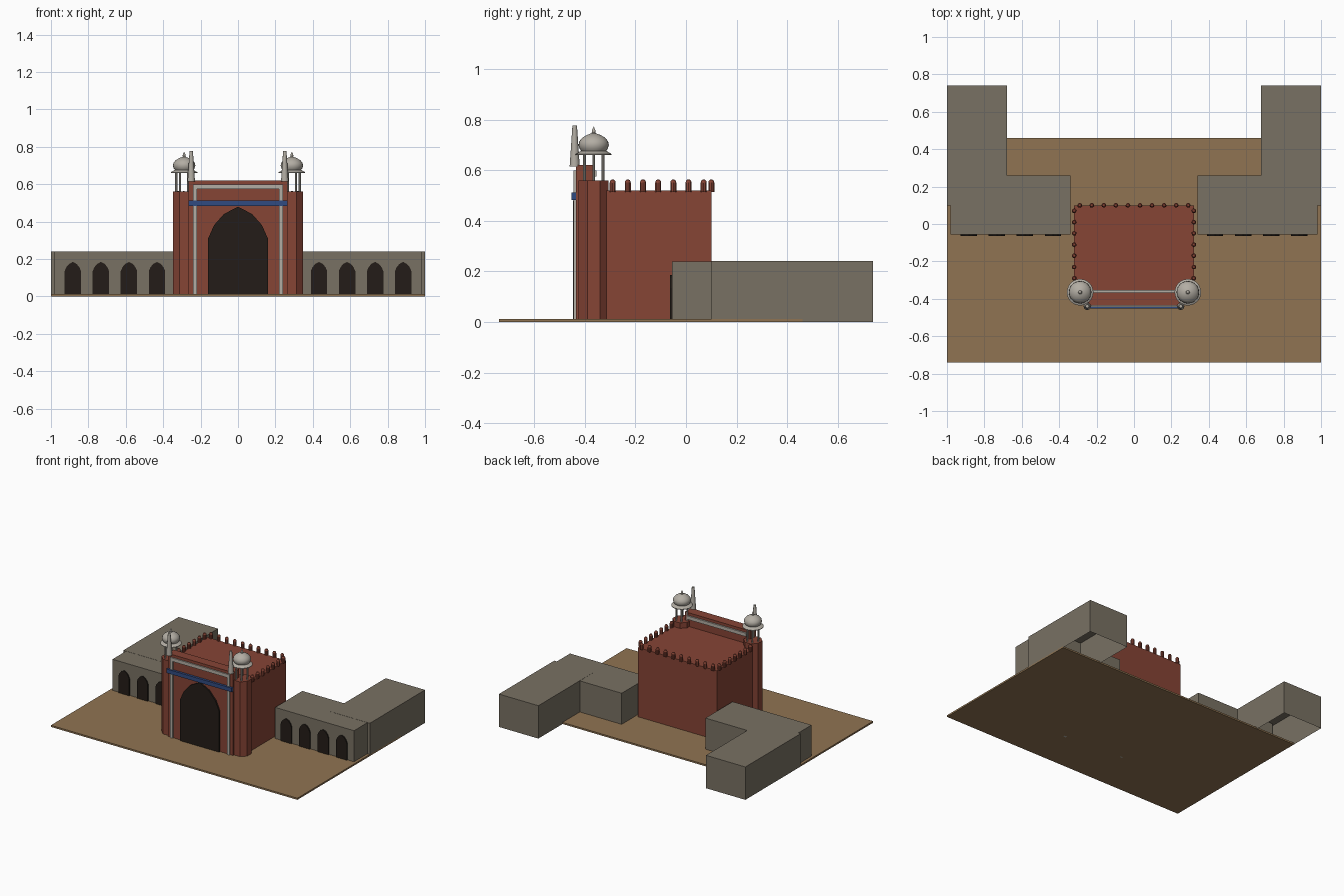
import bpy, bmesh, math

if "Cube" in bpy.data.objects:
    bpy.data.objects.remove(bpy.data.objects["Cube"])

def material(name, rgb):
    m = bpy.data.materials.new(name)
    m.diffuse_color = (*rgb, 1)
    m.use_nodes = True
    m.node_tree.nodes["Principled BSDF"].inputs["Base Color"].default_value = m.diffuse_color
    return m

RED = material("red_sandstone", (0.24, 0.058, 0.036))
SAND = material("sand", (0.28, 0.175, 0.085))
STONE = material("grey_stone", (0.19, 0.165, 0.125))
MARBLE = material("marble", (0.45, 0.42, 0.37))
BLUE = material("blue_tile", (0.03, 0.07, 0.22))
DARK = material("dark_recess", (0.017, 0.012, 0.009))

def finish(name, bm, mat, smooth=False):
    bmesh.ops.recalc_face_normals(bm, faces=bm.faces)
    me = bpy.data.meshes.new(name)
    bm.to_mesh(me)
    bm.free()
    me.materials.append(mat)
    ob = bpy.data.objects.new(name, me)
    bpy.context.collection.objects.link(ob)
    if smooth:
        bpy.context.view_layer.objects.active = ob
        bpy.ops.object.select_all(action='DESELECT')
        ob.select_set(True)
        bpy.ops.object.shade_smooth_by_angle(angle=math.radians(35))
    return ob

def prism(name, outline, to3d, depth, mat, open_base=False):
    """Extrude a 2D outline by a vector; optionally leave the first cap open."""
    bm = bmesh.new()
    base = bm.faces.new([bm.verts.new(to3d(u, v)) for u, v in outline])
    r = bmesh.ops.extrude_face_region(bm, geom=[base], use_keep_orig=True)
    bmesh.ops.translate(bm, vec=depth, verts=[g for g in r["geom"] if isinstance(g, bmesh.types.BMVert)])
    if open_base:
        bmesh.ops.delete(bm, geom=[base], context='FACES_ONLY')
    return finish(name, bm, mat)

def box(name, x, y, z, mat, open_base=False):
    pts = [(x[0], y[0]), (x[1], y[0]), (x[1], y[1]), (x[0], y[1])]
    return prism(name, pts, lambda u, v: (u, v, z[0]), (0, 0, z[1] - z[0]), mat, open_base)

def pointed_arch(name, cx, half, z0, spring, apex, y, mat):
    rise = apex - spring
    right = [(half, z0), (half, spring), (half * 0.8, spring + rise * 0.42), (half * 0.47, spring + rise * 0.77)]
    pts = right + [(0, apex)] + [(-u, v) for u, v in reversed(right)]
    return prism(name, pts, lambda u, v: (cx + u, y[0], v), (0, y[1] - y[0], 0), mat)

def lathe(name, profile, centre, mat, n=24):
    """Spin an (r, z) profile around a vertical axis."""
    bm = bmesh.new()
    vs = [bm.verts.new((r, 0, z)) for r, z in profile]
    es = [bm.edges.new(p) for p in zip(vs, vs[1:])]
    bmesh.ops.spin(bm, geom=vs + es, cent=(0, 0, 0), axis=(0, 0, 1), angle=math.tau, steps=n)
    bmesh.ops.remove_doubles(bm, verts=bm.verts, dist=1e-5)
    bmesh.ops.translate(bm, vec=(centre[0], centre[1], 0), verts=bm.verts)
    return finish(name, bm, mat, True)

# ground and main gatehouse
box("ground", (-1, 1), (-0.74, 0.46), (0, 0.012), SAND)
box("gate_block", (-0.32, 0.32), (-0.37, 0.10), (0, 0.52), RED, True)

# tall front portal with arch, marble frame and tile band
box("portal", (-0.265, 0.265), (-0.435, -0.365), (0, 0.62), RED)
pointed_arch("portal_arch", 0, 0.16, 0.005, 0.31, 0.48, (-0.446, -0.43), DARK)
box("frame_top", (-0.24, 0.24), (-0.444, -0.354), (0.575, 0.60), MARBLE)
box("tile_band", (-0.265, 0.265), (-0.452, -0.43), (0.483, 0.512), BLUE)

# rounded merlons on the roof edge
merlon = [(0.0125, 0.515), (0.0125, 0.55), (0.011, 0.557), (0.007, 0.562), (0, 0.564)]
for i in range(10):
    lathe("merlon_back", merlon, (-0.29 + i * 0.0644, 0.10), RED, 10)

for s in (-1, 1):
    for i in range(7):
        lathe("merlon_side", merlon, (s * 0.32, -0.29 + i * 0.06), RED, 10)

    # marble jamb and tapering pinnacle
    box("frame_jamb", sorted((s * 0.24, s * 0.22)), (-0.444, -0.40), (0, 0.60), MARBLE)
    lathe("pinnacle", [(0, 0.615), (0.02, 0.615), (0.009, 0.777), (0, 0.777)], (s * 0.25, -0.44), MARBLE, 12)

    # octagonal corner tower
    cx, cy = s * 0.288, -0.365
    octagon = [(cx + 0.064 * math.cos(a), cy + 0.064 * math.sin(a))
               for a in (math.pi / 8 + k * math.pi / 4 for k in range(8))]
    prism("corner_tower", octagon, lambda u, v: (u, v, 0), (0, 0, 0.56), RED, True)

    # domed pavilion on the tower
    for k in range(6):
        a = math.tau * k / 6
        lathe("pavilion_column", [(0, 0.555), (0.0055, 0.555), (0.0055, 0.665), (0, 0.665)],
              (cx + 0.042 * math.cos(a), cy + 0.042 * math.sin(a)), MARBLE, 8)
    lathe("pavilion_eave", [(0, 0.66), (0.071, 0.66), (0.071, 0.664), (0.05, 0.677), (0, 0.677)], (cx, cy), MARBLE)
    lathe("pavilion_dome", [(0, 0.672), (0.046, 0.672), (0.055, 0.684), (0.06, 0.699), (0.057, 0.714),
                            (0.046, 0.728), (0.028, 0.739), (0.012, 0.745), (0, 0.747)], (cx, cy), MARBLE)
    lathe("dome_finial", [(0.013, 0.742), (0.007, 0.75), (0.008, 0.756), (0, 0.774)], (cx, cy), MARBLE, 10)

    # side arcade and rear wing
    box("arcade", sorted((s * 0.34, s * 0.98)), (-0.055, 0.26), (0, 0.24), STONE, True)
    box("rear_wing", sorted((s * 0.68, s)), (0.10, 0.74), (0, 0.241), STONE, True)
    for i in range(4):
        pointed_arch("arcade_arch", s * (0.433 + i * 0.15), 0.044, 0.005, 0.135, 0.185, (-0.063, -0.05), DARK)
